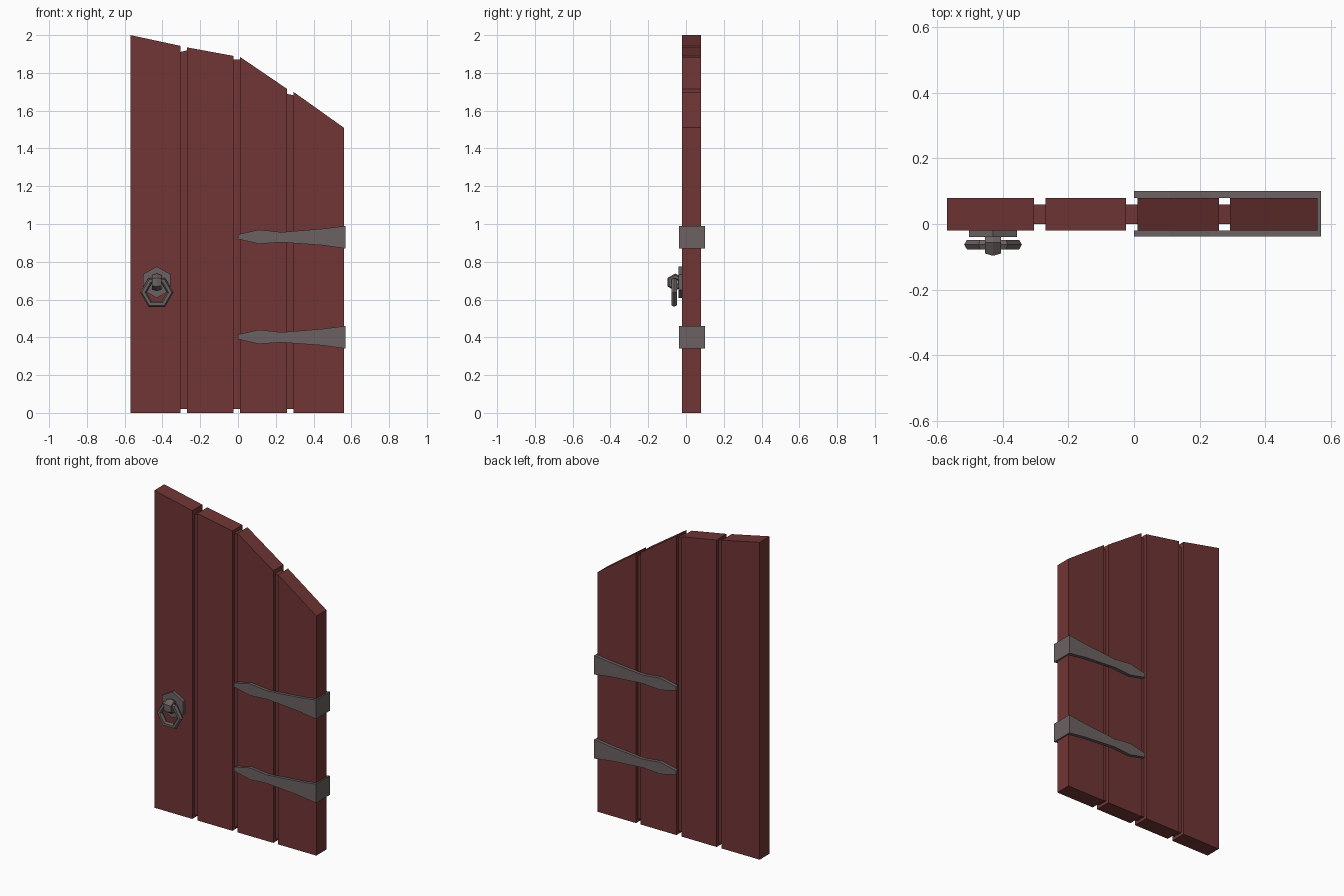
import bpy, bmesh, math

if "Cube" in bpy.data.objects:
    bpy.data.objects.remove(bpy.data.objects["Cube"])


def material(name, rgb):
    m = bpy.data.materials.new(name)
    m.diffuse_color = (*rgb, 1)
    m.use_nodes = True
    m.node_tree.nodes["Principled BSDF"].inputs["Base Color"].default_value = m.diffuse_color
    return m


WOOD = material("red brown wood", (0.165, 0.036, 0.036))
IRON = material("grey iron", (0.15, 0.122, 0.122))


def prism(name, outline, y0, y1, mat):
    """Extrude an x-z outline from y0 to y1."""
    bm = bmesh.new()
    face = bm.faces.new([bm.verts.new((x, y0, z)) for x, z in outline])
    ext = bmesh.ops.extrude_face_region(bm, geom=[face])
    for v in ext["geom"]:
        if isinstance(v, bmesh.types.BMVert):
            v.co.y = y1
    bmesh.ops.recalc_face_normals(bm, faces=bm.faces)
    me = bpy.data.meshes.new(name)
    bm.to_mesh(me)
    bm.free()
    # extrusion keeps the first face as the cap
    ob = bpy.data.objects.new(name, me)
    me.materials.append(mat)
    bpy.context.collection.objects.link(ob)
    return ob


def slab(name, xa, xb, bottom, za, zb, y0, y1):
    return prism(name, [(xa, bottom), (xb, bottom), (xb, zb), (xa, za)], y0, y1, WOOD)


# Planks with sloping tops
planks = [(-0.57, -0.305, 2.0, 1.943), (-0.27, -0.025, 1.935, 1.89),
          (0.01, 0.26, 1.885, 1.715), (0.293, 0.56, 1.70, 1.51)]
for i, (xa, xb, za, zb) in enumerate(planks):
    slab(f"plank_{i + 1}", xa, xb, 0, za, zb, -0.02, 0.08)

# Recessed strips between the planks
strips = [(1.91, 1.92), (1.87, 1.87), (1.69, 1.68)]
for i, (za, zb) in enumerate(strips):
    slab(f"groove_strip_{i + 1}", planks[i][1] - 0.005, planks[i + 1][0] + 0.005,
         0.02, za, zb, 0.0, 0.06)

# Hinge straps wrapping round the right edge
half = [(0.0, 0.92, 0.945), (0.11, 0.895, 0.97), (0.23, 0.903, 0.957),
        (0.45, 0.887, 0.975), (0.57, 0.87, 0.99)]
for label, dz in (("upper", 0.0), ("lower", -0.53)):
    outline = [(x, lo + dz) for x, lo, hi in half] + [(x, hi + dz) for x, lo, hi in reversed(half)]
    prism(f"{label}_hinge_front", outline, -0.038, -0.02, IRON)
    prism(f"{label}_hinge_back", outline, 0.08, 0.10, IRON)
    prism(f"{label}_hinge_edge", [(0.56, 0.871 + dz), (0.57, 0.87 + dz),
                                  (0.57, 0.99 + dz), (0.56, 0.989 + dz)], -0.02, 0.08, IRON)

# Hexagonal handle plate
hexagon = [(-0.43 + 0.085 * math.sin(k * math.pi / 3), 0.692 + 0.083 * math.cos(k * math.pi / 3))
           for k in range(6)]
prism("handle_plate", hexagon, -0.04, -0.02, IRON)


def ring(name, loc, rot, major, minor, sides):
    bpy.ops.mesh.primitive_torus_add(location=loc, rotation=rot, major_radius=major,
                                     minor_radius=minor, major_segments=6, minor_segments=sides)
    ob = bpy.context.object
    ob.name = name
    ob.data.materials.append(IRON)
    for p in ob.data.polygons:
        p.use_smooth = False
    return ob


# Hanging ring and the loop that holds it
ring("pull_ring", (-0.43, -0.063, 0.638), (math.pi / 2, 0, 0), 0.071, 0.017, 6)
loop = ring("ring_loop", (-0.43, -0.057, 0.692), (0, math.pi / 2, 0), 0.03, 0.016, 6)
loop.scale = (1, 1, 1.8)
